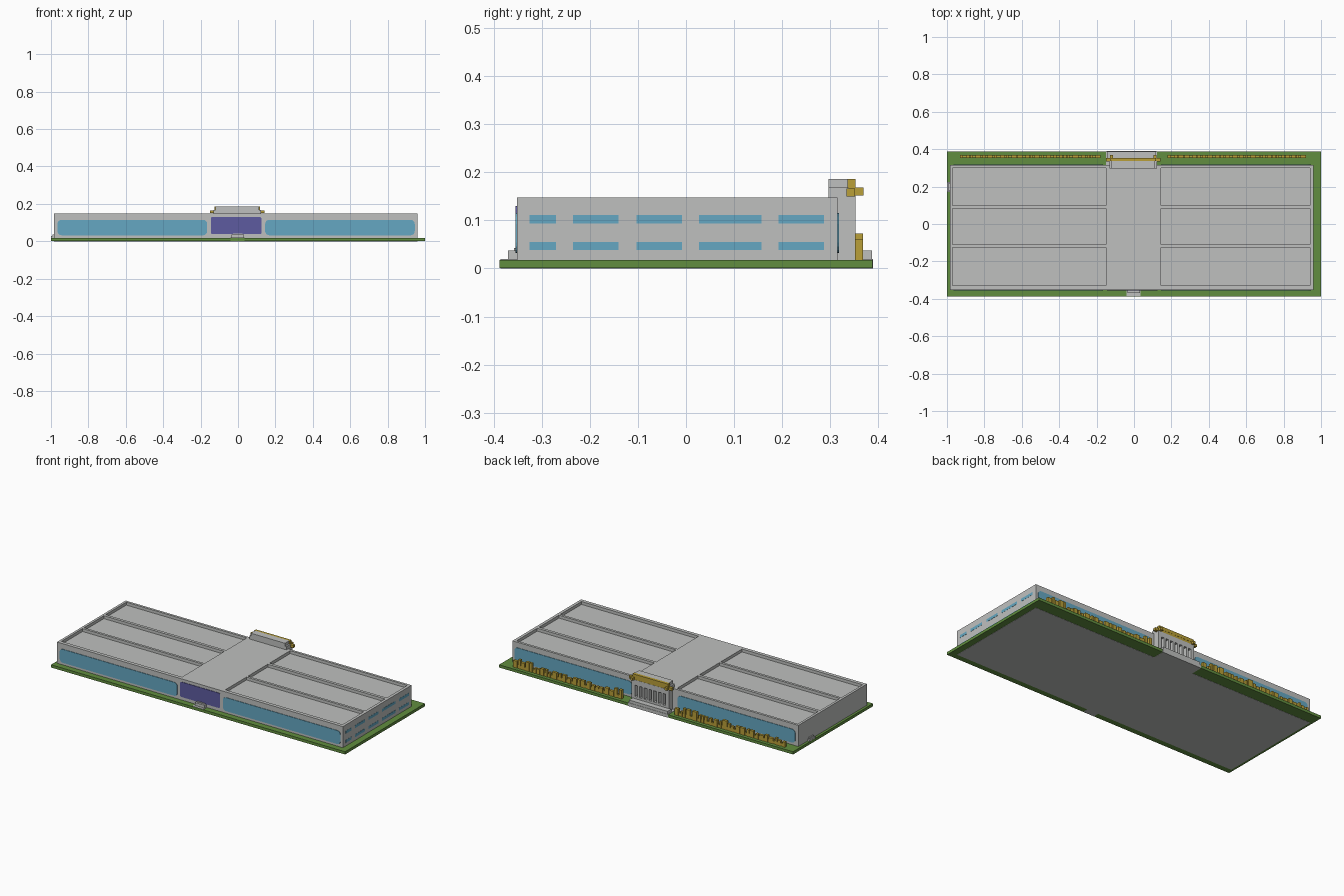
import bpy
import bmesh
import math
import random

if "Cube" in bpy.data.objects:
    bpy.data.objects.remove(bpy.data.objects["Cube"], do_unlink=True)


def material(name, rgb):
    mat = bpy.data.materials.new(name)
    mat.use_nodes = True
    mat.diffuse_color = (*rgb, 1)
    mat.node_tree.nodes["Principled BSDF"].inputs["Base Color"].default_value = (*rgb, 1)
    return mat


GREY = material("concrete grey", (0.52, 0.53, 0.52))
GREEN = material("lawn green", (0.12, 0.27, 0.05))
BLUE = material("window blue", (0.13, 0.39, 0.54))
PURPLE = material("entrance purple", (0.11, 0.105, 0.35))
GOLD = material("gold", (0.49, 0.35, 0.04))


def finish(name, bm, mat):
    bmesh.ops.recalc_face_normals(bm, faces=bm.faces)
    mesh = bpy.data.meshes.new(name)
    bm.to_mesh(mesh)
    bm.free()
    mesh.materials.append(mat)
    obj = bpy.data.objects.new(name, mesh)
    bpy.context.collection.objects.link(obj)
    return obj


def add_box(bm, x, y, z):
    """Add a box spanning the given (low, high) ranges."""
    verts = bmesh.ops.create_cube(bm, size=1)["verts"]
    for v in verts:
        for axis, (low, high) in enumerate((x, y, z)):
            v.co[axis] = high if v.co[axis] > 0 else low


def boxes(name, mat, *spans):
    bm = bmesh.new()
    for span in spans:
        add_box(bm, *span)
    return finish(name, bm, mat)


def cut(obj, *spans):
    """Carve boxes out of an object."""
    cutter = boxes("cutter", GREY, *spans)
    cutter.hide_render = True
    mod = obj.modifiers.new("recesses", "BOOLEAN")
    mod.operation = "DIFFERENCE"
    mod.solver = "EXACT"
    mod.object = cutter
    bpy.context.view_layer.objects.active = obj
    bpy.ops.object.modifier_apply(modifier=mod.name)
    bpy.data.objects.remove(cutter, do_unlink=True)


def rounded_plate(name, mat, x, z, y, radius):
    """Thin upright plate with rounded corners, facing along y."""
    bm = bmesh.new()
    verts = []
    corners = ((x[1], z[1], 1, 1), (x[0], z[1], -1, 1), (x[0], z[0], -1, -1), (x[1], z[0], 1, -1))
    for i, (cx, cz, sx, sz) in enumerate(corners):
        for step in range(5):
            a = math.pi / 2 * (i + step / 4)
            verts.append(bm.verts.new((cx - sx * radius + radius * math.cos(a), y[0],
                                       cz - sz * radius + radius * math.sin(a))))
    face = bm.faces.new(verts)
    extruded = bmesh.ops.extrude_face_region(bm, geom=[face])["geom"]
    for v in extruded:
        if isinstance(v, bmesh.types.BMVert):
            v.co.y = y[1]
    return finish(name, bm, mat)


# Lawn
boxes("lawn", GREEN, ((-1, 1), (-0.388, 0.388), (0.001, 0.018)))

# Main building with sunken roof panels
LEFT, RIGHT, FRONT, BACK, ROOF = -0.985, 0.96, -0.352, 0.315, 0.148
building = boxes("main_building", GREY, ((LEFT, RIGHT), (FRONT, BACK), (0, ROOF)))
cut(building, *[(x, y, (0.13, 0.2))
                for x in ((-0.97, -0.15), (0.145, 0.942))
                for y in ((-0.33, -0.125), (-0.11, 0.082), (0.1, 0.3))])

# Long ribbon windows on both facades and the front entrance panel
for side, y in (("front", (FRONT - 0.003, FRONT + 0.001)), ("back", (BACK - 0.001, BACK + 0.003))):
    for wing, x in (("right", (-0.965, -0.165)), ("left", (0.145, 0.945))):
        rounded_plate(f"{side}_{wing}_window", BLUE, x, (0.032, 0.115), y, 0.022)
rounded_plate("entrance_panel", PURPLE, (-0.145, 0.125), (0.038, 0.13),
              (FRONT - 0.003, FRONT + 0.001), 0.008)

# Two rows of narrow end windows
boxes("end_windows", BLUE, *[((RIGHT - 0.001, RIGHT + 0.001), y, z)
                             for y in ((-0.325, -0.27), (-0.235, -0.14), (-0.103, -0.008),
                                       (0.027, 0.157), (0.192, 0.287))
                             for z in ((0.038, 0.055), (0.094, 0.111))])

# Front steps and the side doorstep
boxes("front_steps", GREY,
      ((-0.04, 0.036), (-0.386, FRONT), (0, 0.02)),
      ((-0.035, 0.031), (-0.37, FRONT), (0.02, 0.037)),
      ((-0.028, 0.024), (-0.358, FRONT), (0.037, 0.043)))
boxes("side_doorstep", GREY,
      ((-0.999, LEFT), (0.17, 0.225), (0.018, 0.028)),
      ((-0.992, LEFT), (0.177, 0.218), (0.028, 0.037)))

# Rear portico: terrace, slotted wall and raised roof
boxes("rear_terrace", GREY,
      ((-0.15, 0.122), (BACK, 0.389), (0, 0.02)),
      ((-0.145, 0.117), (0.35, 0.387), (0.02, 0.037)))
portico = boxes("portico_wall", GREY, ((-0.13, 0.122), (0.305, 0.353), (0.01, 0.152)))
cut(portico, *[((x - 0.009, x + 0.009), (0.325, 0.4), (0.05, 0.12))
               for x in [-0.004 + 0.032 * (i - 3) for i in range(7)]])
boxes("portico_roof", GREY,
      ((-0.13, 0.122), (0.296, 0.338), (0.147, 0.168)),
      ((-0.12, 0.112), (0.296, 0.338), (0.168, 0.186)))

# Gold rail along the portico roof with brackets at its ends
boxes("portico_rail", GOLD,
      ((-0.125, 0.117), (0.336, 0.353), (0.166, 0.186)),
      ((-0.15, 0.142), (0.334, 0.352), (0.15, 0.166)))
boxes("rail_brackets", GOLD, *[((x - 0.008, x + 0.008), (0.333, 0.369), (0.152, 0.168))
                               for x in (-0.12, 0.112)])

# Ragged gold fence in front of each rear wing
random.seed(4)
for wing, start, end in (("right", -0.93, -0.18), ("left", 0.18, 0.92)):
    spans = [((start, end), (0.355, 0.365), (0.016, 0.036))]
    x = start
    while x < end - 0.02:
        width = random.uniform(0.012, 0.032)
        top = random.choice((0.05, 0.06, 0.073))
        spans.append(((x, x + width), (0.352, 0.368), (0.016, top)))
        x += width + random.choice((0.004, 0.008, 0.014))
    boxes(f"gold_fence_{wing}", GOLD, *spans)
